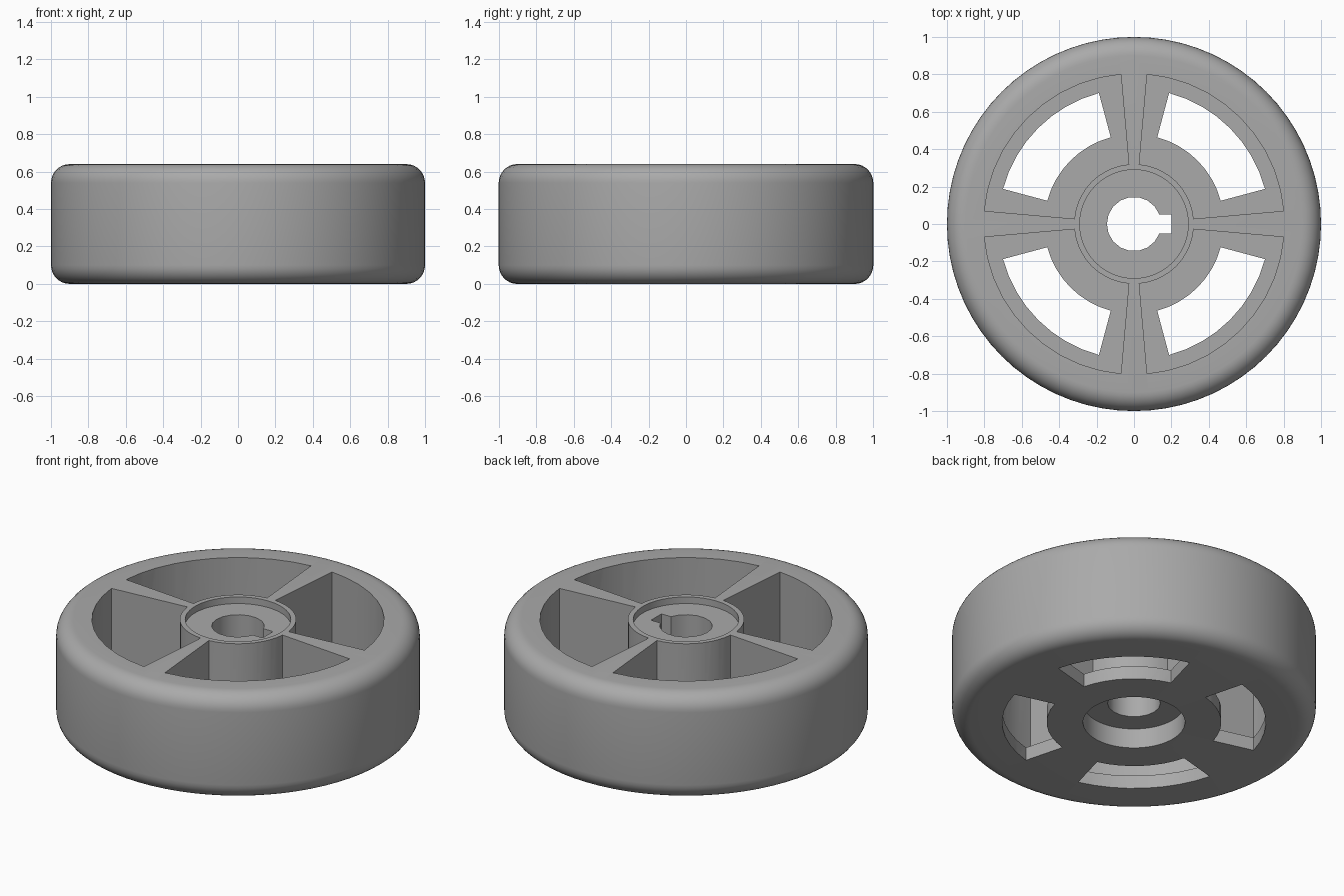
import bpy, bmesh
from math import sin, cos, pi, radians

cube = bpy.data.objects.get("Cube")
if cube:
    bpy.data.objects.remove(cube, do_unlink=True)

HEIGHT, FILLET = 0.64, 0.1
FLOOR = 0.08
HUB_R = 0.32

grey = bpy.data.materials.new("mid grey")
grey.use_nodes = True
colour = (0.4, 0.4, 0.4, 1)
grey.diffuse_color = colour
grey.node_tree.nodes["Principled BSDF"].inputs["Base Color"].default_value = colour


def make_object(name, bm):
    bmesh.ops.recalc_face_normals(bm, faces=bm.faces)
    mesh = bpy.data.meshes.new(name)
    bm.to_mesh(mesh)
    bm.free()
    mesh.materials.append(grey)
    obj = bpy.data.objects.new(name, mesh)
    bpy.context.collection.objects.link(obj)
    return obj


def lathe(name, profile, steps):
    bm = bmesh.new()
    rings = [[bm.verts.new((r * cos(2 * pi * i / steps), r * sin(2 * pi * i / steps), z))
              for i in range(steps)] for r, z in profile]
    for a, b in zip(rings, rings[1:]):
        for i in range(steps):
            j = (i + 1) % steps
            bm.faces.new((a[i], a[j], b[j], b[i]))
    bm.faces.new(rings[0])
    bm.faces.new(rings[-1])
    return make_object(name, bm)


def prism(bm, outline, z0, z1):
    low, high = ([bm.verts.new((x, y, z)) for x, y in outline] for z in (z0, z1))
    bm.faces.new(low)
    bm.faces.new(high)
    for i in range(len(low)):
        j = (i + 1) % len(low)
        bm.faces.new((low[i], low[j], high[j], high[i]))


def arc(radius, start, end, steps):
    angles = [radians(start + (end - start) * i / steps) for i in range(steps + 1)]
    return [(radius * cos(a), radius * sin(a)) for a in angles]


def sectors(name, r0, r1, margin, z0, z1, steps):
    """Four ring sectors, one per quadrant, kept clear of the spokes by a margin."""
    bm = bmesh.new()
    for q in range(4):
        start, end = q * 90 + margin, q * 90 + 90 - margin
        prism(bm, arc(r0, start, end, steps) + arc(r1, end, start, steps), z0, z1)
    return make_object(name, bm)


# Wheel body: rounded tyre section with a shallow recess above and a deeper one below
corner = arc(FILLET, 0, 90, 8)
profile = [(0.28, 0.12), (0.28, 0)]
profile += [(1 - FILLET + x, FILLET - y) for x, y in reversed(corner)]
profile += [(1 - FILLET + x, HEIGHT - FILLET + y) for x, y in corner]
profile += [(0.29, HEIGHT), (0.29, HEIGHT - 0.04)]
wheel = lathe("wheel", profile, 72)

# Cutters: open pockets between spokes, windows in the floor, bore with keyway
pockets = sectors("pocket_cutter", HUB_R, 0.803, 5, FLOOR, 1, 10)
windows = sectors("window_cutter", 0.48, 0.725, 15, -0.2, 0.3, 8)
bm = bmesh.new()
prism(bm, [(0.2, -0.05), (0.2, 0.05)] + arc(0.145, 20.2, 339.8, 16), -0.2, 1)
bore = make_object("bore_cutter", bm)

bpy.ops.object.select_all(action='DESELECT')
bpy.context.view_layer.objects.active = wheel
wheel.select_set(True)
for cutter in (pockets, windows, bore):
    cutter.hide_render = True
    mod = wheel.modifiers.new(cutter.name, 'BOOLEAN')
    mod.operation = 'DIFFERENCE'
    mod.solver = 'EXACT'
    mod.object = cutter
    bpy.ops.object.modifier_apply(modifier=mod.name)
    bpy.data.objects.remove(cutter, do_unlink=True)

bpy.ops.object.shade_smooth_by_angle(angle=radians(30))
